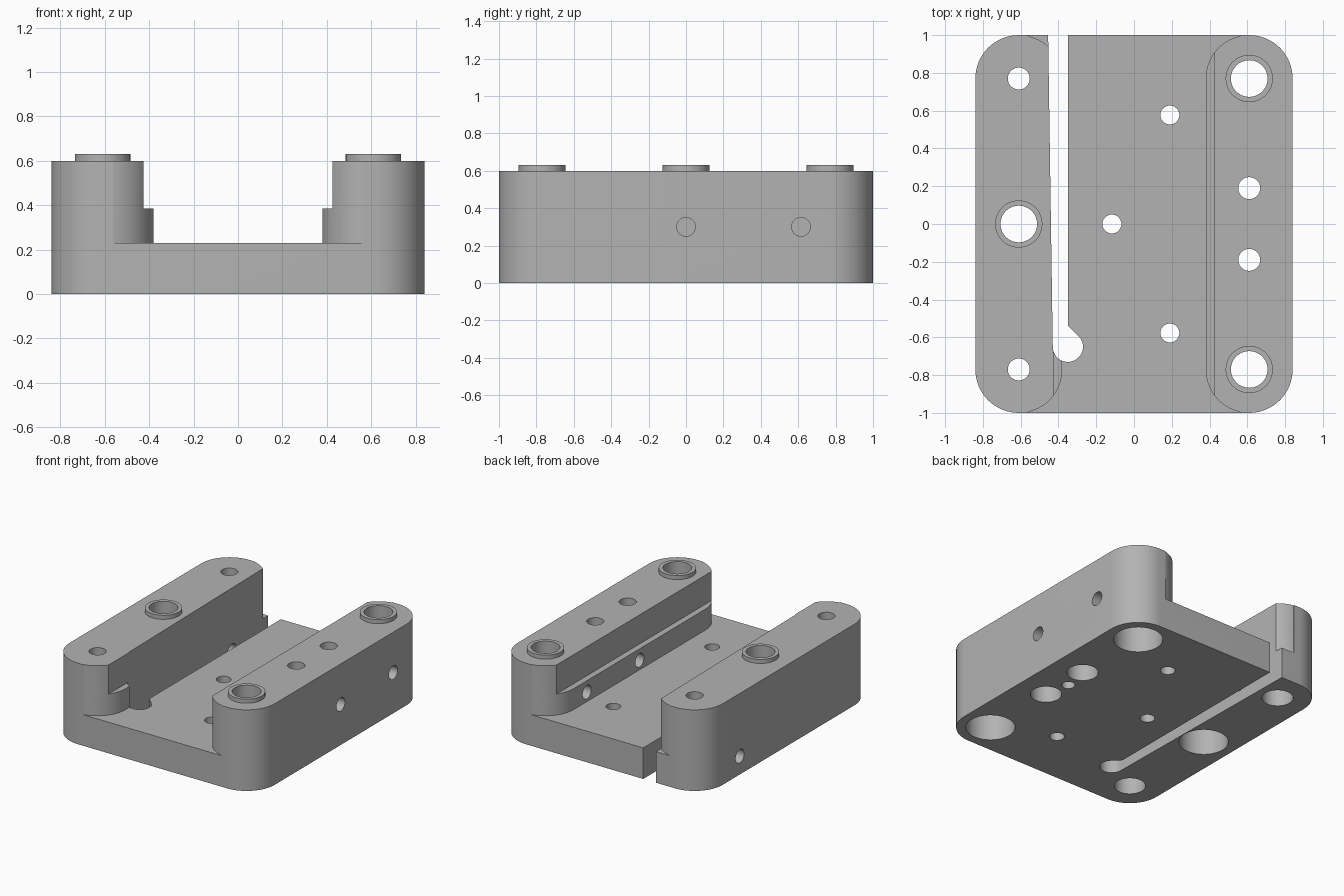
import bpy, bmesh
from math import sin, cos, pi, radians, asin
from mathutils import Matrix, Vector

cube = bpy.data.objects.get("Cube")
if cube:
    bpy.data.objects.remove(cube, do_unlink=True)

# One plain metal colour
GREY = (0.45, 0.45, 0.45, 1)
metal = bpy.data.materials.new("machined_grey")
metal.use_nodes = True
metal.diffuse_color = GREY
metal.node_tree.nodes["Principled BSDF"].inputs["Base Color"].default_value = GREY

HEIGHT, FLOOR, LEDGE = 0.6, 0.23, 0.385
RAIL_X, END_Y, R = 0.61, 0.77, 0.23
LEDGE_IN, WALL_IN = 0.38, 0.425


def make(name, bm):
    bmesh.ops.recalc_face_normals(bm, faces=bm.faces)
    mesh = bpy.data.meshes.new(name)
    bm.to_mesh(mesh)
    bm.free()
    mesh.materials.append(metal)
    ob = bpy.data.objects.new(name, mesh)
    bpy.context.collection.objects.link(ob)
    return ob


def prism(name, points, z0, z1):
    bm = bmesh.new()
    face = bm.faces.new([bm.verts.new((x, y, z0)) for x, y in points])
    out = bmesh.ops.extrude_face_region(bm, geom=[face])
    top = [v for v in out["geom"] if isinstance(v, bmesh.types.BMVert)]
    bmesh.ops.translate(bm, verts=top, vec=(0, 0, z1 - z0))
    return make(name, bm)


def rod(name, start, end, radius):
    a, b = Vector(start), Vector(end)
    turn = (b - a).to_track_quat("Z", "Y").to_matrix().to_4x4()
    bm = bmesh.new()
    bmesh.ops.create_cone(bm, cap_ends=True, segments=48, radius1=radius,
                          radius2=radius, depth=(b - a).length,
                          matrix=Matrix.Translation((a + b) / 2) @ turn)
    return make(name, bm)


def cut(ob, cutter):
    cutter.hide_render = True
    mod = ob.modifiers.new("cut", "BOOLEAN")
    mod.operation, mod.solver, mod.object = "DIFFERENCE", "EXACT", cutter
    deps = bpy.context.evaluated_depsgraph_get()
    mesh = bpy.data.meshes.new_from_object(ob.evaluated_get(deps))
    ob.modifiers.clear()
    ob.data = mesh
    bpy.data.objects.remove(cutter, do_unlink=True)


def arc(cx, cy, r, a0, a1, n=16):
    angles = [radians(a0 + (a1 - a0) * i / n) for i in range(n + 1)]
    return [(cx + r * cos(a), cy + r * sin(a)) for a in angles]


# Rounded block
corners = ((1, 1, 0), (-1, 1, 90), (-1, -1, 180), (1, -1, 270))
outline = [p for sx, sy, a in corners
           for p in arc(sx * RAIL_X, sy * END_Y, R, a, a + 90)]
body = prism("bracket_body", outline, 0, HEIGHT)


# Channel between the rails, leaving rounded rail ends and a low ledge
def channel(inner):
    stop = asin((RAIL_X - inner) / R)
    start = radians(12)
    angles = [start + (stop - start) * i / 16 for i in range(17)]
    quarter = [(RAIL_X - R * sin(a), -END_Y - R * cos(a)) for a in angles]
    quarter.insert(0, (quarter[0][0], -1.1))
    right = quarter + [(x, -y) for x, y in reversed(quarter)]
    return right + [(-x, y) for x, y in reversed(right)]


cut(body, prism("ledge_cutter", channel(LEDGE_IN), FLOOR, LEDGE + 0.01))
cut(body, prism("wall_cutter", channel(WALL_IN), LEDGE, HEIGHT + 0.1))

# Clamping slot with a round relief at its closed end
slot = [(-0.35, 1.1), (-0.456, 1.1)]
slot += arc(-0.35, -0.65, 0.08, 180, 405, 32)
slot += [(-0.35, -0.537)]
cut(body, prism("slot_cutter", slot, -0.1, HEIGHT + 0.1))

# Bushing seats with wide bores below
bushings = [(-RAIL_X, 0), (RAIL_X, END_Y), (RAIL_X, -END_Y)]
SEAT = 0.4
for x, y in bushings:
    cut(body, rod("seat_cutter", (x, y, 0.2), (x, y, 0.7), 0.125))
    cut(body, rod("bore_cutter", (x, y, -0.1), (x, y, SEAT), 0.165))
    bushing = rod("bushing", (x, y, SEAT), (x, y, 0.63), 0.125)
    cut(bushing, rod("bushing_cutter", (x, y, 0.3), (x, y, 0.7), 0.097))

# Counterbored rail screw holes
for x, y in [(-RAIL_X, END_Y), (-RAIL_X, -END_Y), (RAIL_X, 0.19), (RAIL_X, -0.19)]:
    cut(body, rod("screw_cutter", (x, y, -0.1), (x, y, 0.7), 0.058))
    cut(body, rod("counterbore_cutter", (x, y, -0.1), (x, y, 0.35), 0.105))

# Floor holes and a blind pin hole underneath
for x, y in [(0.19, 0.577), (0.19, -0.577), (-0.117, 0)]:
    cut(body, rod("floor_hole_cutter", (x, y, -0.1), (x, y, 0.3), 0.05))
cut(body, rod("pin_cutter", (0.575, 0, -0.1), (0.575, 0, 0.22), 0.045))

# Cross holes through the right rail, clamp screw hole through the left
for y in (0, 0.615):
    cut(body, rod("cross_cutter", (0.3, y, 0.3), (0.95, y, 0.3), 0.05))
cut(body, rod("clamp_cutter", (-0.95, 0.57, 0.135), (-0.1, 0.57, 0.135), 0.05))

# Smooth curved walls, crisp edges
bpy.ops.object.select_all(action="DESELECT")
for ob in bpy.context.collection.objects:
    if ob.type == "MESH" and (ob == body or ob.name.startswith("bushing")):
        ob.select_set(True)
        bpy.context.view_layer.objects.active = ob
bpy.ops.object.shade_smooth_by_angle(angle=radians(30))
